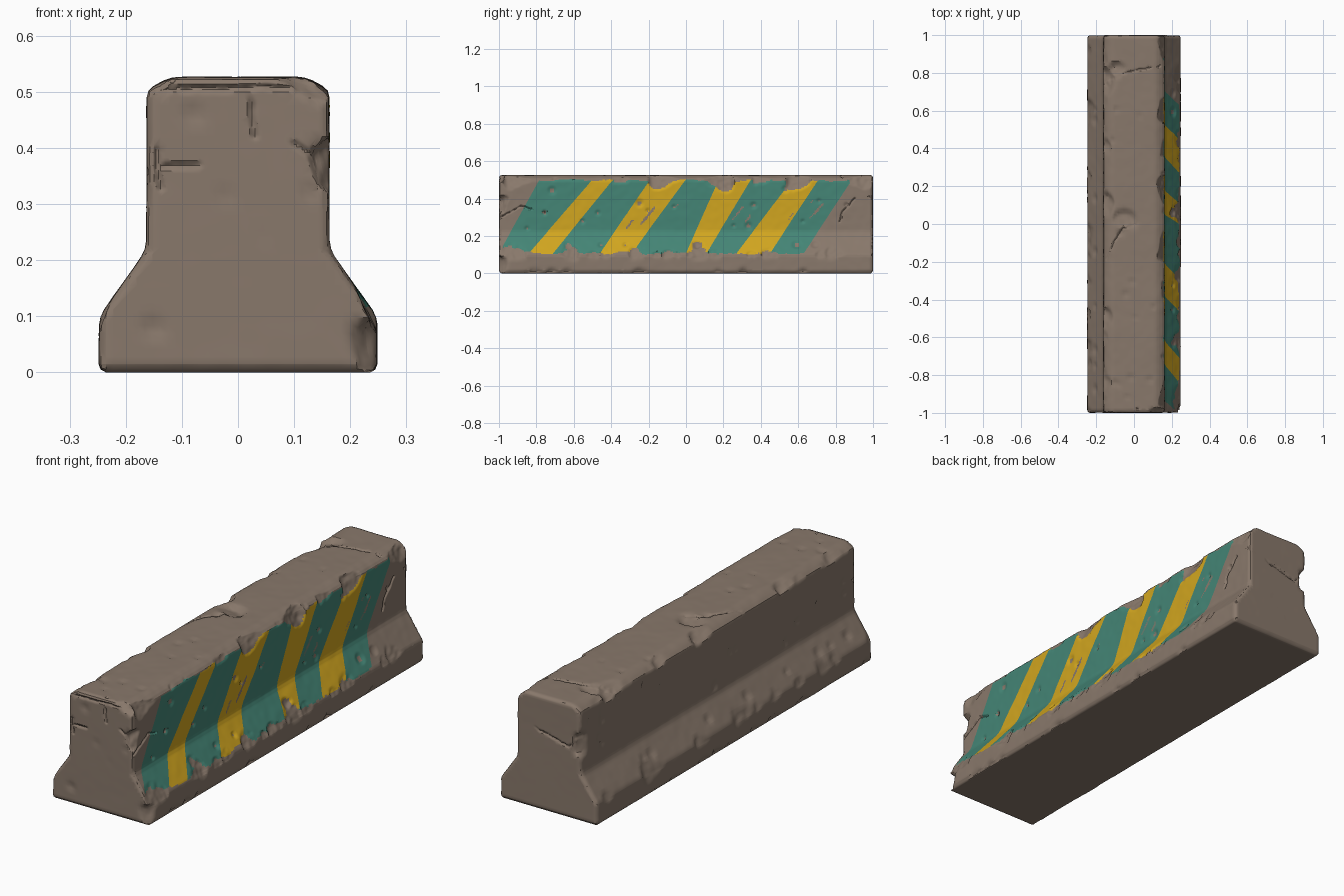
import bpy, bmesh, random
from math import sin
from mathutils import Vector, noise, kdtree

random.seed(7)
if "Cube" in bpy.data.objects:
    bpy.data.objects.remove(bpy.data.objects["Cube"])


def material(name, rgb):
    m = bpy.data.materials.new(name)
    m.use_nodes = True
    m.diffuse_color = (*rgb, 1)
    m.node_tree.nodes["Principled BSDF"].inputs["Base Color"].default_value = (*rgb, 1)
    return m


def build_tree(bm):
    bm.verts.ensure_lookup_table()
    tree = kdtree.KDTree(len(bm.verts))
    for i, v in enumerate(bm.verts):
        tree.insert(v.co, i)
    tree.balance()
    return tree


def slice_grid(bm, axis, start, stop, step):
    for i in range(1, round((stop - start) / step)):
        co, no = Vector(), Vector()
        co[axis], no[axis] = start + i * step, 1
        bmesh.ops.bisect_plane(bm, geom=bm.verts[:] + bm.edges[:] + bm.faces[:],
                               plane_co=co, plane_no=no, dist=0.0004)


# Barrier body: mirrored profile extruded along y, with softened edges
half = [(.25, 0), (.25, .1), (.165, .22), (.165, .505), (.12, .529)]
profile = half + [(-x, z) for x, z in reversed(half)]
bm = bmesh.new()
cap = bm.faces.new([bm.verts.new((x, -1, z)) for x, z in profile])
ext = bmesh.ops.extrude_face_region(bm, geom=[cap], use_keep_orig=True)
bmesh.ops.translate(bm, vec=(0, 2, 0),
                    verts=[g for g in ext["geom"] if isinstance(g, bmesh.types.BMVert)])
bmesh.ops.recalc_face_normals(bm, faces=bm.faces[:])
bmesh.ops.bevel(bm, geom=bm.edges[:], offset=.015, segments=2, profile=.5, affect='EDGES')

# Fine grid so that the surface can be worn
slice_grid(bm, 0, -.25, .25, .014)
slice_grid(bm, 2, 0, .53, .014)
slice_grid(bm, 1, -1, 1, .014)


def painted_side(f):
    return f.normal.x > .3 and f.calc_center_median().z > .08


bm.normal_update()
side = {e for f in bm.faces if painted_side(f) for e in f.edges}
bmesh.ops.subdivide_edges(bm, edges=list(side), cuts=1, use_grid_fill=True)

# Slanted stripe borders as (y at low end, y at high end), cut into the side
LOW, HIGH = .11, .49
borders = [(-1.0, -.79), (-.84, -.51), (-.71, -.40), (-.46, -.20), (-.29, -.01),
           (-.0, .17), (.11, .34), (.27, .56), (.45, .70), (.63, .88)]
for a, b in borders:
    bm.normal_update()
    faces = [f for f in bm.faces if painted_side(f)]
    geom = faces + list({e for f in faces for e in f.edges}) + list({v for f in faces for v in f.verts})
    bmesh.ops.bisect_plane(bm, geom=geom, plane_co=(0, a, LOW),
                           plane_no=Vector((0, HIGH - LOW, a - b)).normalized(), dist=.0008)

# Cracks: finer mesh along each path
cracks = [
    [(-.165, .73, .52), (-.1, .79, .529), (0, .81, .529), (.165, .84, .52)],
    [(-.16, -.2, .52), (-.11, -.1, .529), (-.06, -.02, .529), (.01, 0, .529)],
    [(.015, -.98, .529), (.02, -1, .48), (.03, -1, .42)],
    [(-.165, -.98, .36), (-.12, -1, .365), (-.07, -1, .372)],
    [(-.14, -1, .33), (-.14, -1, .40)],
    [(.1, -1, .41), (.14, -1, .38), (.16, -.99, .32)],
    [(-.13, -1, .505), (.1, -1, .508)],
    [(.165, .98, .41), (.03, 1, .36), (-.1, 1, .33), (-.165, .98, .38)],
    [(.165, .9, .4), (.165, .84, .33), (.165, .82, .27)],
    [(.165, -.99, .3), (.165, -.88, .36), (.165, -.82, .34)],
]
samples = []
for path in cracks:
    for p, q in zip(path, path[1:]):
        p, q = Vector(p), Vector(q)
        n = max(2, int((q - p).length / .004))
        for i in range(n):
            s = p.lerp(q, i / n)
            samples.append(s + .006 * noise.noise_vector(s * 30))
tree = build_tree(bm)
near = {i for s in samples for _, i, _ in tree.find_range(s, .022)}
edges = [e for e in bm.edges if e.verts[0].index in near and e.verts[1].index in near]
bmesh.ops.subdivide_edges(bm, edges=edges, cuts=2, use_grid_fill=True)
bm.normal_update()

# Stripe paint with a ragged outline and scratches along the slant
for f in bm.faces:
    f.smooth = True
    c = f.calc_center_median()
    rough = noise.noise(c * 14) * .014 + noise.noise(c * 45) * .005
    if f.normal.x < .3 or not LOW + rough < c.z < .5 + rough or c.y < -.975 + rough:
        continue
    t = (c.z - LOW) / (HIGH - LOW)
    band = sum(c.y > a + (b - a) * t for a, b in borders)
    streak = noise.noise(Vector((c.y - .8 * c.z, c.z * .12, 3)) * 40)
    patch = noise.noise(Vector((c.y * 4, c.z * 5, 8)))
    if 0 < band < len(borders) and not (streak > .38 and patch > .22):
        f.material_index = 1 if band % 2 else 2

# Wear: gentle waviness, crack grooves, then flat chips and round pits
tree = build_tree(bm)
normals = [v.normal.copy() for v in bm.verts]
worn = [0.0] * len(bm.verts)
groove = {}
for s in samples:
    for _, i, d in tree.find_range(s, .008):
        groove[i] = max(groove.get(i, 0), .009 * (1 - d / .008))
for v in bm.verts:
    if v.co.z > .004:
        wave = .002 * (1 + noise.noise(v.co * 6)) + .001 * (1 + noise.noise(v.co * 25))
        if abs(v.normal.y) > .9:
            wave *= .3
        v.co -= normals[v.index] * (wave + groove.get(v.index, 0))


def chip(center, normal, radius, depth):
    """Shave the surface near center down to a rough plane."""
    n, center = Vector(normal).normalized(), Vector(center)
    for _, i, dist in tree.find_range(center, radius):
        v = bm.verts[i]
        d = (v.co - center).dot(n) + depth + .004 * noise.noise(v.co * 40)
        if d > 0 and v.co.z > .003 and normals[i].dot(n) > .1:
            d *= 1 - (dist / radius) ** 6
            v.co -= n * d
            worn[i] += d


def pit(center, radius, depth):
    for _, i, dist in tree.find_range(Vector(center), radius):
        d = depth * (1 - (dist / radius) ** 2)
        bm.verts[i].co -= normals[i] * d
        worn[i] += d


# Large chips: y position, height, radius, depth on the painted side
for y, z, r, d in [(-.12, .505, .085, .022), (.18, .49, .08, .02), (.6, .49, .07, .02),
                   (.4, .505, .05, .015), (-.35, .505, .05, .013), (-.9, .5, .08, .016),
                   (.93, .5, .07, .018)]:
    chip((.163, y, z), (1, .2 * sin(y * 9), .45), r, d)
for y, r, d in [(-.64, .07, .014), (-.25, .06, .013), (.06, .06, .015), (-.93, .08, .016),
                (.45, .05, .012), (.8, .06, .012), (-.42, .04, .01)]:
    chip((.245, y, .11), (1, .2 * sin(y * 7), .5), r, d)
for y, r, d in [(.75, .08, .02), (.1, .07, .016), (-.5, .06, .014), (-.85, .05, .012), (.4, .05, .012)]:
    chip((-.163, y, .505), (-.6, .2, 1), r, d)
    chip((-.247, y - .17, .1), (-1, .1, .4), r, d * .7)

# Notable hollows on the top and the ends
chip((-.09, .8, .527), (-.2, .25, 1), .06, .012)
chip((-.05, .01, .527), (.1, .3, 1), .07, .01)
chip((.16, -.98, .37), (1, -.8, .3), .05, .014)
chip((-.16, .98, .35), (-1, .8, 0), .06, .018)
chip((.24, -.985, .04), (1, -1, .3), .06, .016)
chip((.13, -.985, .52), (.4, -1, 1), .06, .013)
for x, z, r in [(-.15, .08, .022), (-.08, .46, .02), (.13, .32, .014), (-.02, .315, .012), (.05, .245, .01)]:
    pit((x, -1, z), r, .007)

# Small random chips on the long edges and pits over every side
for sx in (1, -1):
    for x, z, nz in [(.163, .507, 1), (.247, .1, .5), (.245, .008, -.5)]:
        for _ in range(9):
            chip((sx * x, random.uniform(-.97, .97), z),
                 (sx, random.uniform(-.3, .3), nz), random.uniform(.02, .045), random.uniform(.005, .01))
    for _ in range(16):
        pit((sx * .165, random.uniform(-.95, .95), random.uniform(.24, .48)), random.uniform(.012, .026), .007)
    for _ in range(8):
        pit((sx * .21, random.uniform(-.95, .95), .157), random.uniform(.014, .03), .007)
for _ in range(14):
    pit((random.uniform(-.12, .12), random.uniform(-.95, .95), .529), random.uniform(.012, .024), .006)

# Bare concrete shows where the paint has been chipped away
for f in bm.faces:
    if f.material_index and sum(worn[v.index] for v in f.verts) / len(f.verts) > .0055:
        f.material_index = 0

mesh = bpy.data.meshes.new("barrier_body")
bm.to_mesh(mesh)
bm.free()
mesh.materials.append(material("brown_concrete", (.25, .19, .148)))
mesh.materials.append(material("teal_paint", (.058, .235, .18)))
mesh.materials.append(material("yellow_paint", (.64, .38, .014)))
body = bpy.data.objects.new("barrier_body", mesh)
bpy.context.collection.objects.link(body)
bpy.ops.object.select_all(action='DESELECT')
body.select_set(True)
bpy.context.view_layer.objects.active = body
bpy.ops.object.shade_smooth_by_angle(angle=.6)
